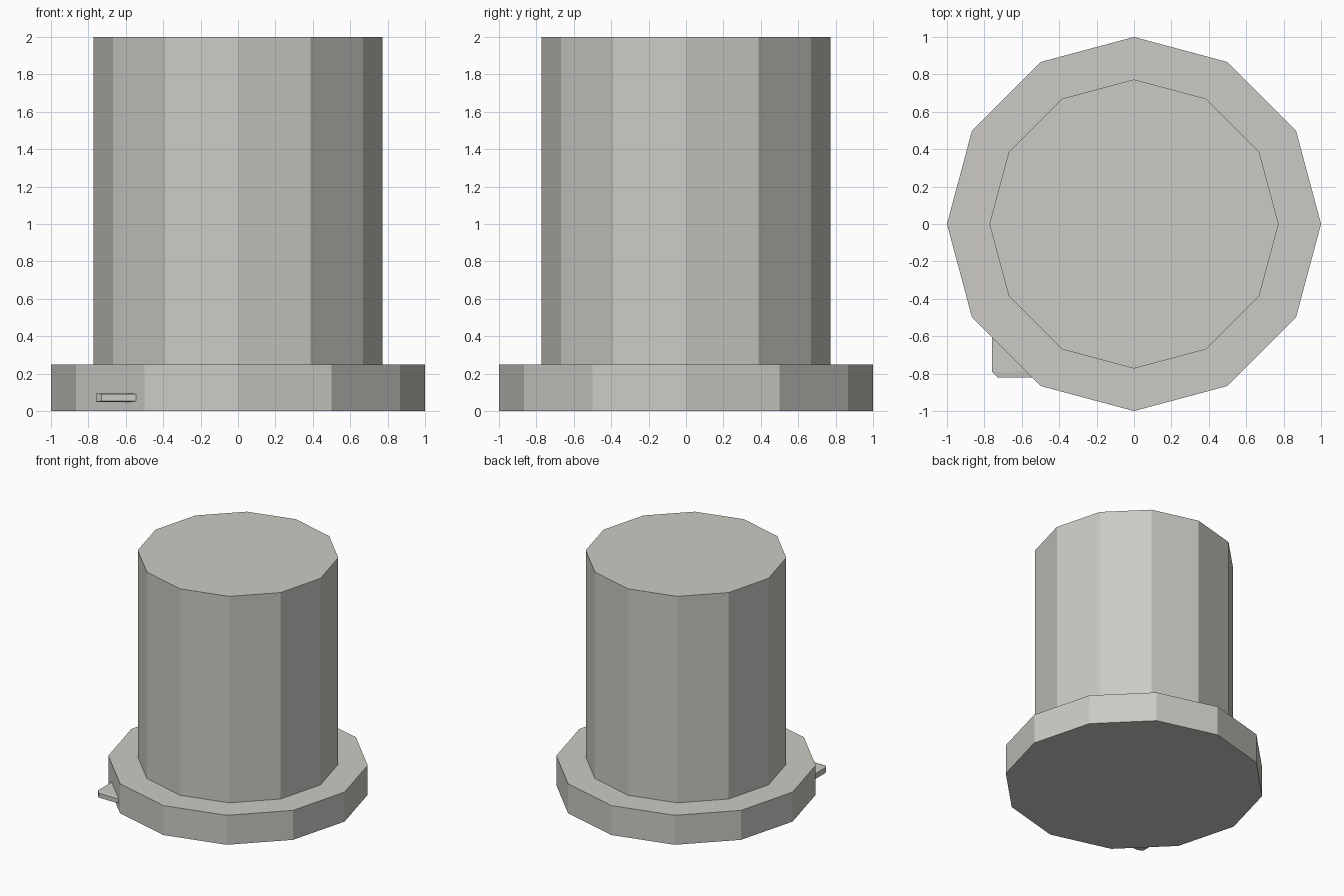
import bpy
import bmesh
import math

cube = bpy.data.objects.get("Cube")
if cube:
    bpy.data.objects.remove(cube, do_unlink=True)

# Single warm grey material
grey = bpy.data.materials.new("warm_grey")
grey.use_nodes = True
colour = (0.60, 0.59, 0.555, 1)
grey.diffuse_color = colour
grey.node_tree.nodes["Principled BSDF"].inputs["Base Color"].default_value = colour


def finish(name, bm):
    bmesh.ops.recalc_face_normals(bm, faces=bm.faces)
    mesh = bpy.data.meshes.new(name)
    bm.to_mesh(mesh)
    bm.free()
    mesh.materials.append(grey)
    obj = bpy.data.objects.new(name, mesh)
    bpy.context.collection.objects.link(obj)
    return obj


# Stepped twelve-sided body: flange and drum lofted from (radius, height) rings
SIDES = 12
profile = [(1, 0), (1, 0.25), (0.773, 0.25), (0.773, 2)]
bm = bmesh.new()
rings = [[bm.verts.new((r * math.cos(i * math.tau / SIDES),
                        r * math.sin(i * math.tau / SIDES), z))
          for i in range(SIDES)] for r, z in profile]
for low, high in zip(rings, rings[1:]):
    for i in range(SIDES):
        j = (i + 1) % SIDES
        bm.faces.new((low[i], low[j], high[j], high[i]))
bm.faces.new(rings[0])
bm.faces.new(rings[-1])
finish("flanged_drum", bm)

# Small tab on the flange, with a clipped corner and a thinner front lip
outline = [(-0.76, -0.55), (-0.76, -0.79), (-0.73, -0.82), (-0.53, -0.82),
           (-0.53, -0.79), (-0.53, -0.55)]
bm = bmesh.new()
bottom, top = [], []
for x, y in outline:
    half = 0.019 if y < -0.8 else 0.023
    bottom.append(bm.verts.new((x, y, 0.072 - half)))
    top.append(bm.verts.new((x, y, 0.072 + half)))
for loop in (bottom, top):
    bm.faces.new((loop[0], loop[1], loop[4], loop[5]))
    bm.faces.new((loop[1], loop[2], loop[3], loop[4]))
for i in range(len(outline)):
    j = (i + 1) % len(outline)
    bm.faces.new((bottom[i], bottom[j], top[j], top[i]))
finish("side_tab", bm)
